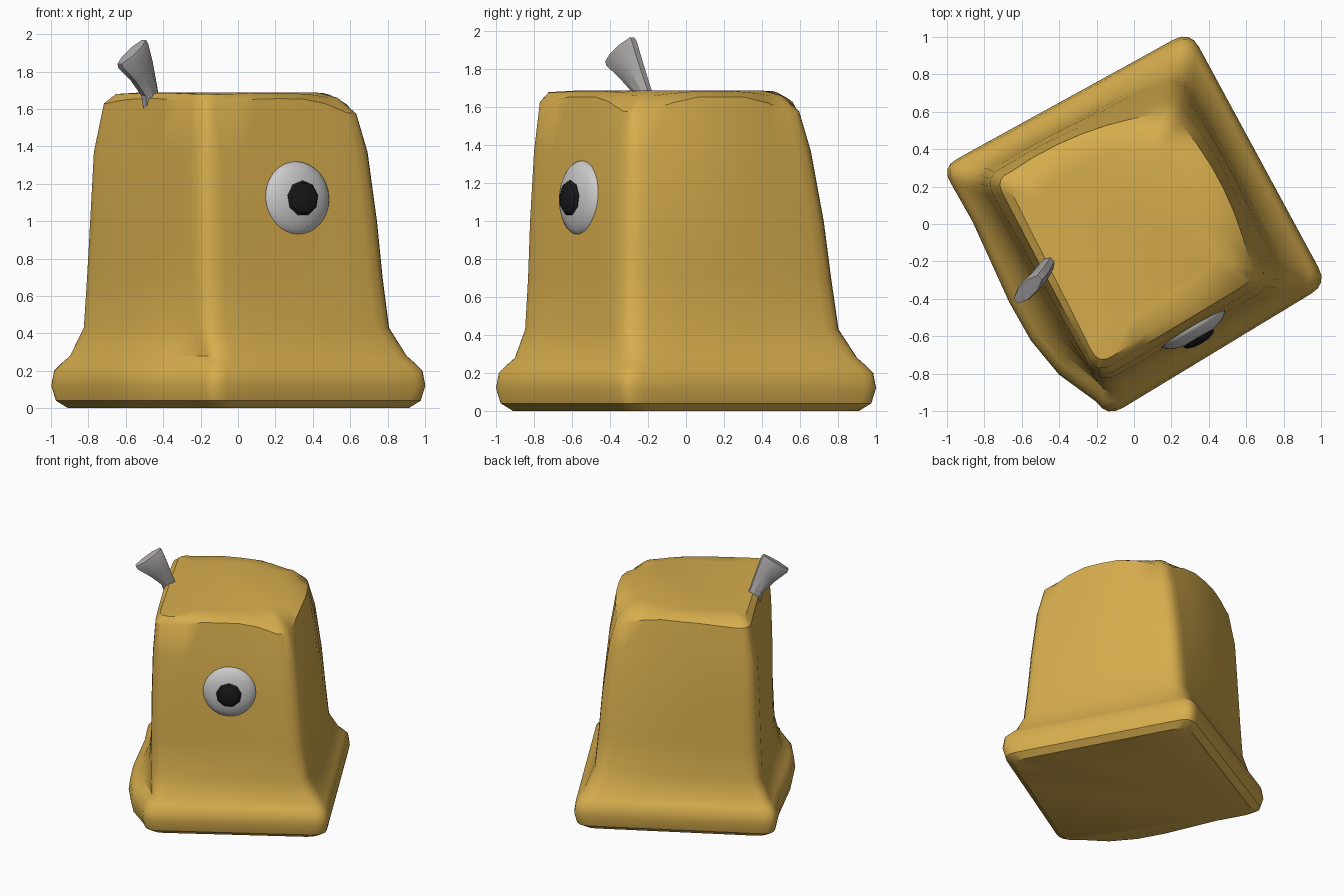
import bpy, bmesh, math
from mathutils import Vector, Matrix

if "Cube" in bpy.data.objects:
    bpy.data.objects.remove(bpy.data.objects["Cube"])


def material(name, rgb):
    m = bpy.data.materials.new(name)
    m.diffuse_color = (*rgb, 1)
    m.use_nodes = True
    m.node_tree.nodes["Principled BSDF"].inputs["Base Color"].default_value = m.diffuse_color
    return m


def finish(bm, name, mat=None, angle=35):
    bmesh.ops.recalc_face_normals(bm, faces=bm.faces)
    me = bpy.data.meshes.new(name)
    bm.to_mesh(me)
    bm.free()
    ob = bpy.data.objects.new(name, me)
    bpy.context.collection.objects.link(ob)
    if mat:
        me.materials.append(mat)
    bpy.ops.object.select_all(action='DESELECT')
    ob.select_set(True)
    bpy.context.view_layer.objects.active = ob
    bpy.ops.object.shade_smooth_by_angle(angle=math.radians(angle))
    return ob


def loft(rings):
    bm = bmesh.new()
    loops = [[bm.verts.new(p) for p in r] for r in rings]
    n = len(loops[0])
    for a, b in zip(loops, loops[1:]):
        for i in range(n):
            j = (i + 1) % n
            bm.faces.new((a[i], a[j], b[j], b[i]))
    bm.faces.new(loops[0][::-1])
    bm.faces.new(loops[-1])
    return bm


def section(zs, corners, r, bow, skew, edge_z):
    """Four-cornered ring with filleted corners and bowed edges."""
    pts = []
    for (x, y), z in zip(corners, zs):
        p = Vector((x, y, z))
        pts.append(p + Vector((x, y, 0)).normalized() * 0.354 * r)
    ring = []
    for i, s in enumerate(pts):
        prev, nxt = pts[i - 1], pts[(i + 1) % 4]
        e1 = s + (prev - s).normalized() * r
        e2 = s + (nxt - s).normalized() * r
        for t in (0, .25, .5, .75, 1):
            ring.append(e1 * (1 - t) ** 2 + s * 2 * t * (1 - t) + e2 * t * t)
        end = nxt + (s - nxt).normalized() * r
        d = end - e2
        out = Vector((d.y, -d.x, 0)).normalized()
        for k in range(1, 6):
            t = k / 6
            f = 4 * t * (1 - t)
            p = e2.lerp(end, t)
            p += out * (bow * f if i in (1, 2) else 0)
            if i == 3:
                p += out * skew * 6.75 * t * t * (1 - t)
            p.z += (edge_z - p.z) * min(1, f * 1.1)
            ring.append(p)
    return ring


# Body: heights and corners (front, right, back, left), radius, bows
base = [(-.14, -1), (1, -.31), (.29, 1), (-1, .29)]
scaled = lambda k: [(x * k, y * k) for x, y in base]
rows = [
    (0, scaled(.91), .10, 0, .11),
    (.04, scaled(.975), .10, 0, .11),
    (.12, scaled(1), .10, 0, .11),
    (.20, scaled(.985), .10, 0, .11),
    (.24, scaled(.945), .10, 0, .10),
    (.28, scaled(.90), .11, 0, .08),
    (.43, [(-.17, -.845), (.805, -.3), (.24, .80), (-.825, .26)], .13, .01, .03),
    (.70, [(-.175, -.83), (.77, -.295), (.235, .76), (-.807, .255)], .13, .02, .015),
    (1.0, [(-.18, -.82), (.74, -.29), (.23, .72), (-.79, .25)], .13, .03, 0),
    (1.37, [(-.185, -.80), (.69, -.28), (.22, .65), (-.77, .245)], .12, .04, 0),
]
rings = [section([z] * 4, c, r, b, s, z) for z, c, r, b, s in rows]
rings.append(section([1.63, 1.575, 1.575, 1.63],
                     [(-.19, -.77), (.63, -.275), (.2, .59), (-.715, .235)],
                     .09, .05, 0, 1.655))
rings.append(section([1.68, 1.66, 1.66, 1.68],
                     [(-.18, -.725), (.53, -.24), (.16, .50), (-.65, .21)],
                     .09, .05, 0, 1.685))
rings.append([Vector((p.x * .8, p.y * .8, 1.688)) for p in rings[-1]])
finish(loft(rings), "body", material("mustard", (.68, .42, .075)))

# Eye: flattened ball on the front face, with a faceted pupil
normal = Vector((.5, -.866, .03)).normalized()
rot = normal.to_track_quat('Z', 'Y').to_matrix().to_4x4()


def eye_part(name, depth, size, seg, mat, angle):
    bm = bmesh.new()
    bmesh.ops.create_uvsphere(bm, u_segments=seg, v_segments=max(6, seg // 2), radius=1)
    pos = Vector((.31, -.55, 1.12)) + normal * depth
    bm.transform(Matrix.Translation(pos) @ rot @ Matrix.Diagonal((*size, 1)))
    finish(bm, name, mat, angle)


eye_part("eye_white", 0, (.2, .2, .075), 32, material("white", (.8, .8, .8)), 60)
eye_part("pupil", .073, (.095, .095, .03), 9, material("black", (.01, .01, .01)), 20)

# Flared winding peg on the top edge
long_axis = Vector((.58, .58, .57))
short_axis = Vector((.707, -.707, 0))
peg = [((-.465, -.215, 1.635), .055, .035), ((-.475, -.235, 1.70), .052, .038),
       ((-.515, -.29, 1.80), .082, .043), ((-.56, -.34, 1.885), .115, .045),
       ((-.568, -.35, 1.905), .112, .038)]
peg_rings = []
for c, a, b in peg:
    angs = [math.radians(22.5 + 45 * k) for k in range(8)]
    peg_rings.append([Vector(c) + long_axis * a * 1.08 * math.cos(t)
                      + short_axis * b * 1.08 * math.sin(t) for t in angs])
finish(loft(peg_rings), "top_peg", material("grey", (.42, .4, .4)), 30)
